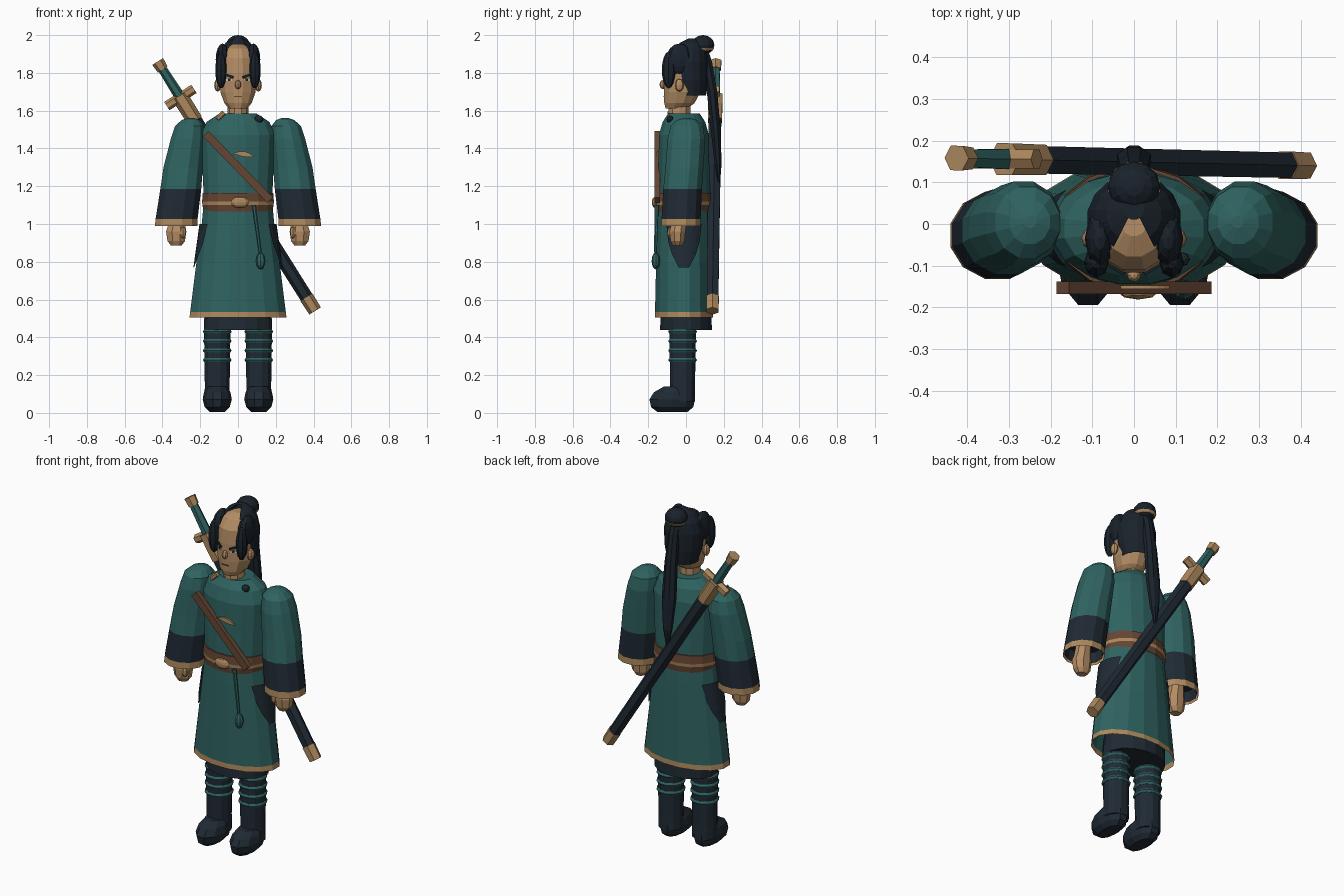
import bpy, bmesh, math
from mathutils import Matrix, Vector

cube = bpy.data.objects.get("Cube")
if cube:
    bpy.data.objects.remove(cube, do_unlink=True)


def material(name, rgb):
    m = bpy.data.materials.new(name)
    m.use_nodes = True
    m.diffuse_color = (*rgb, 1)
    m.node_tree.nodes["Principled BSDF"].inputs["Base Color"].default_value = (*rgb, 1)
    return m


TEAL = material("teal cloth", (0.028, 0.125, 0.118))
NAVY = material("navy cloth", (0.014, 0.023, 0.034))
HAIR = material("black hair", (0.010, 0.016, 0.024))
SKIN = material("skin", (0.46, 0.27, 0.13))
GOLD = material("tan trim", (0.42, 0.25, 0.11))
BROWN = material("brown leather", (0.13, 0.06, 0.033))
WHITE = material("eye white", (0.6, 0.55, 0.48))


def finish(name, bm, *mats):
    bmesh.ops.recalc_face_normals(bm, faces=bm.faces)
    me = bpy.data.meshes.new(name)
    bm.to_mesh(me)
    bm.free()
    for m in mats:
        me.materials.append(m)
    ob = bpy.data.objects.new(name, me)
    bpy.context.collection.objects.link(ob)
    return ob


def loft(name, rings, mats, bands=None, n=12, caps=(True, True), drop=None):
    """Skin elliptical rings (cx, cy, z, rx, ry); bands gives a material index per segment."""
    bm = bmesh.new()
    loops = []
    for cx, cy, z, rx, ry in rings:
        angles = [math.tau * (i + 0.5) / n - math.pi / 2 for i in range(n)]
        loops.append([bm.verts.new((cx + rx * math.cos(a), cy + ry * math.sin(a), z)) for a in angles])
    for k in range(len(loops) - 1):
        for i in range(n):
            j = (i + 1) % n
            f = bm.faces.new((loops[k][i], loops[k][j], loops[k + 1][j], loops[k + 1][i]))
            f.material_index = bands[k] if bands else 0
    for k, cap in ((0, caps[0]), (-1, caps[1])):
        if cap:
            f = bm.faces.new(loops[k])
            f.material_index = bands[k] if bands else 0
    if drop:
        gone = [f for f in bm.faces if drop(f.calc_center_median())]
        bmesh.ops.delete(bm, geom=gone, context="FACES")
    return finish(name, bm, *mats)


def ball(name, centre, size, mat, u=10, v=7):
    bm = bmesh.new()
    mtx = Matrix.Translation(centre) @ Matrix.Diagonal((*size, 1))
    bmesh.ops.create_uvsphere(bm, u_segments=u, v_segments=v, radius=1, matrix=mtx)
    return finish(name, bm, mat)


def rod(name, p, q, r1, r2, mat, n=6):
    p, q = Vector(p), Vector(q)
    bm = bmesh.new()
    mtx = Matrix.Translation((p + q) / 2) @ (q - p).to_track_quat("Z", "Y").to_matrix().to_4x4()
    bmesh.ops.create_cone(bm, cap_ends=True, segments=n, radius1=r1, radius2=r2,
                          depth=(q - p).length, matrix=mtx)
    return finish(name, bm, mat)


def plate(name, centre, size, mat, tilt=0, yaw=0):
    bm = bmesh.new()
    mtx = (Matrix.Translation(centre) @ Matrix.Rotation(yaw, 4, "Z")
           @ Matrix.Rotation(tilt, 4, "Y") @ Matrix.Diagonal((*size, 1)))
    bmesh.ops.create_cube(bm, size=1, matrix=mtx)
    return finish(name, bm, mat)


# Robe, with the hem band and the skirt beneath it
CY = -0.011
loft("robe", [(0, CY, 0.505, 0.262, 0.157), (0, CY, 0.535, 0.258, 0.156), (0, CY, 0.8, 0.224, 0.15),
              (0, CY, 1.0, 0.196, 0.146), (0, CY, 1.12, 0.184, 0.142), (0, CY, 1.3, 0.192, 0.137),
              (0, CY, 1.47, 0.2, 0.135), (0, CY, 1.54, 0.17, 0.115), (0, CY, 1.585, 0.1, 0.085)],
     (GOLD, TEAL), [0] + [1] * 7, 16, (False, True))
loft("under_skirt", [(0, 0, 0.44, 0.182, 0.14), (0, 0, 0.56, 0.182, 0.135)], (NAVY,), n=16)

# Belt, buckle and hanging cord
loft("belt", [(0, CY, 1.065, 0.186, 0.146), (0, CY, 1.1, 0.192, 0.151), (0, CY, 1.118, 0.194, 0.153),
              (0, CY, 1.165, 0.19, 0.149)], (BROWN, GOLD), (0, 1, 0), 16)
ball("buckle", (0.01, -0.163, 1.115), (0.048, 0.018, 0.03), GOLD, 8, 6)
rod("tassel_cord", (0.085, -0.155, 1.1), (0.118, -0.162, 0.85), 0.011, 0.008, TEAL)
ball("tassel_bead", (0.12, -0.16, 0.805), (0.025, 0.022, 0.045), TEAL, 8, 6)

# Chest strap, crest and collar pieces
plate("chest_strap", (0, -0.153, 1.302), (0.49, 0.03, 0.042), BROWN, math.atan2(0.35, 0.34))
bm = bmesh.new()
steps = [math.radians(40 + 12 * i) for i in range(9)]
outline = [(0.085 * math.cos(a), 0.085 * math.sin(a)) for a in steps]
outline += [(0.078 * math.cos(a), 0.085 * math.sin(a) - 0.028 * math.sin((a - steps[0]) * 2.15))
            for a in reversed(steps[1:-1])]
face = bm.faces.new([bm.verts.new((0.02 + x, -0.156, 1.3 + z)) for x, z in outline])
side = bmesh.ops.extrude_face_region(bm, geom=[face])["geom"]
bmesh.ops.translate(bm, vec=(0, 0.009, 0), verts=[g for g in side if isinstance(g, bmesh.types.BMVert)])
finish("chest_crest", bm, GOLD)
rod("collar_edge", (-0.075, -0.085, 1.59), (-0.11, -0.09, 1.555), 0.014, 0.012, GOLD)
ball("collar_knot", (0.11, -0.085, 1.555), (0.024, 0.018, 0.02), NAVY, 8, 6)

# Paired limbs, cuffs, boots and hip panels
for s, label in ((1, "left"), (-1, "right")):
    loft(label + "_sleeve",
         [(s * 0.327, -0.027, 0.99, 0.117, 0.108), (s * 0.325, -0.026, 1.027, 0.115, 0.107),
          (s * 0.303, -0.018, 1.185, 0.112, 0.106), (s * 0.29, -0.008, 1.3, 0.108, 0.104),
          (s * 0.265, 0.002, 1.45, 0.094, 0.103), (s * 0.255, 0.004, 1.52, 0.08, 0.088),
          (s * 0.25, 0.005, 1.55, 0.05, 0.055), (s * 0.248, 0.005, 1.562, 0.015, 0.015)],
         (GOLD, NAVY, TEAL), (0, 1, 2, 2, 2, 2, 2), 12, (False, True))
    loft(label + "_cuff_lining", [(s * 0.327, -0.027, 1.0, 0.108, 0.1), (s * 0.325, -0.026, 1.06, 0.1, 0.09)],
         (NAVY,), caps=(False, True))
    loft(label + "_hand",
         [(s * 0.327, -0.045, 0.885, 0.03, 0.026), (s * 0.327, -0.045, 0.91, 0.05, 0.04),
          (s * 0.327, -0.045, 0.96, 0.058, 0.046), (s * 0.325, -0.04, 0.99, 0.05, 0.043),
          (s * 0.325, -0.03, 1.07, 0.04, 0.04)], (SKIN,), n=8)
    ball(label + "_thumb", (s * 0.29, -0.08, 0.955), (0.016, 0.018, 0.032), SKIN, 6, 5)
    loft(label + "_leg", [(s * 0.11, -0.018, 0.06, 0.07, 0.068), (s * 0.11, -0.018, 0.14, 0.068, 0.068),
                          (s * 0.11, -0.018, 0.5, 0.073, 0.074)], (NAVY,))
    for k in range(4):
        z = 0.28 + 0.05 * k
        loft(f"{label}_leg_band_{k + 1}",
             [(s * 0.11, -0.018, z + dz, r, r) for dz, r in ((-0.011, 0.072), (0, 0.079), (0.011, 0.072))], (TEAL,))
    loft(label + "_boot",
         [(s * 0.11, -0.072, 0.006, 0.04, 0.085), (s * 0.11, -0.073, 0.03, 0.066, 0.117),
          (s * 0.11, -0.073, 0.072, 0.077, 0.127), (s * 0.11, -0.062, 0.11, 0.07, 0.112),
          (s * 0.11, -0.04, 0.14, 0.052, 0.08)], (NAVY,), n=10)
    # Hip panel wrapped just outside the robe
    bm = bmesh.new()
    rows = []
    for z, half in ((0.77, 10), (0.84, 24), (0.9, 32), (1.0, 38)):
        rx, ry = 0.204 + (1.0 - z) * 0.14, 0.152 + (1.0 - z) * 0.02
        angles = [math.radians(half * (i / 4 - 1)) for i in range(9)]
        rows.append([bm.verts.new((s * rx * math.cos(a), CY + ry * math.sin(a), z)) for a in angles])
    for lo, hi in zip(rows, rows[1:]):
        for i in range(8):
            bm.faces.new((lo[i], lo[i + 1], hi[i + 1], hi[i]))
    finish(label + "_hip_panel", bm, NAVY)
    # Face features and front locks
    ball(label + "_ear", (s * 0.108, -0.035, 1.735), (0.018, 0.024, 0.034), SKIN, 8, 6)
    plate(label + "_brow", (s * 0.046, -0.107, 1.783), (0.05, 0.008, 0.012), HAIR, -s * 0.3, s * 0.52)
    plate(label + "_eye", (s * 0.046, -0.106, 1.762), (0.034, 0.006, 0.012), WHITE, 0, s * 0.52)
    plate(label + "_pupil", (s * 0.045, -0.108, 1.763), (0.015, 0.007, 0.013), HAIR, 0, s * 0.52)
    ball(label + "_front_lock", (s * 0.09, -0.092, 1.815), (0.03, 0.036, 0.097), HAIR, 8, 8)
    ball(label + "_side_hair", (s * 0.082, -0.035, 1.87), (0.036, 0.07, 0.085), HAIR, 8, 8)

# Neck, head and face
loft("neck", [(0, -0.035, 1.55, 0.058, 0.062), (0, -0.035, 1.66, 0.054, 0.06)], (SKIN,), n=10)
loft("head", [(0, -0.05, 1.612, 0.05, 0.06), (0, -0.035, 1.64, 0.075, 0.083), (0, -0.02, 1.7, 0.097, 0.1),
              (0, -0.02, 1.8, 0.1, 0.1), (0, -0.018, 1.88, 0.095, 0.095), (0, -0.01, 1.93, 0.07, 0.07),
              (0, 0, 1.952, 0.03, 0.03)], (SKIN,))
ball("nose", (0, -0.122, 1.738), (0.017, 0.018, 0.024), SKIN, 8, 6)
plate("mouth", (0, -0.116, 1.675), (0.04, 0.008, 0.006), BROWN)

# Hair shell left open over the face and parted at the forehead
loft("hair_back", [(0, 0.025, 1.68, 0.088, 0.083), (0, 0.02, 1.76, 0.107, 0.096), (0, 0.012, 1.86, 0.113, 0.106),
                   (0, 0.015, 1.92, 0.096, 0.095), (0, 0.022, 1.96, 0.066, 0.065), (0, 0.035, 1.982, 0.025, 0.025)],
     (HAIR,), n=16, caps=(False, True),
     drop=lambda c: (c.z < 1.88 and c.y < -0.045) or (c.y < 0.005 and abs(c.x) < 0.9 * (0.012 - c.y)))
ball("topknot", (0, 0.09, 1.948), (0.063, 0.06, 0.052), HAIR, 12, 8)
loft("topknot_band", [(0, 0.088, 1.918, 0.056, 0.055), (0, 0.089, 1.932, 0.064, 0.061)], (GOLD,))
loft("ponytail", [(0, 0.175, 1.22, 0.006, 0.006), (0, 0.17, 1.32, 0.028, 0.02), (0, 0.157, 1.5, 0.044, 0.028),
                  (0, 0.138, 1.7, 0.038, 0.03), (0, 0.11, 1.86, 0.03, 0.03), (0, 0.09, 1.92, 0.03, 0.03)],
     (HAIR,), n=8)

# Sheathed sword slung across the back
top, bottom = Vector((-0.425, 0.158, 1.86)), Vector((0.408, 0.14, 0.54))
axis = (bottom - top).normalized()
across = Vector((-axis.z, 0, axis.x)).normalized()


def along(t):
    return top + axis * t


length = (bottom - top).length
rod("sword_pommel", along(0), along(0.05), 0.034, 0.03, GOLD)
rod("sword_grip", along(0.04), along(0.23), 0.024, 0.028, TEAL)
hub = along(0.225)
rod("sword_guard", hub - across * 0.085, hub + across * 0.085, 0.026, 0.026, GOLD)
rod("scabbard_throat", along(0.215), along(0.37), 0.044, 0.042, GOLD)
rod("scabbard", along(0.36), along(length - 0.07), 0.038, 0.035, NAVY)
rod("scabbard_tip", along(length - 0.085), along(length), 0.038, 0.036, GOLD)
